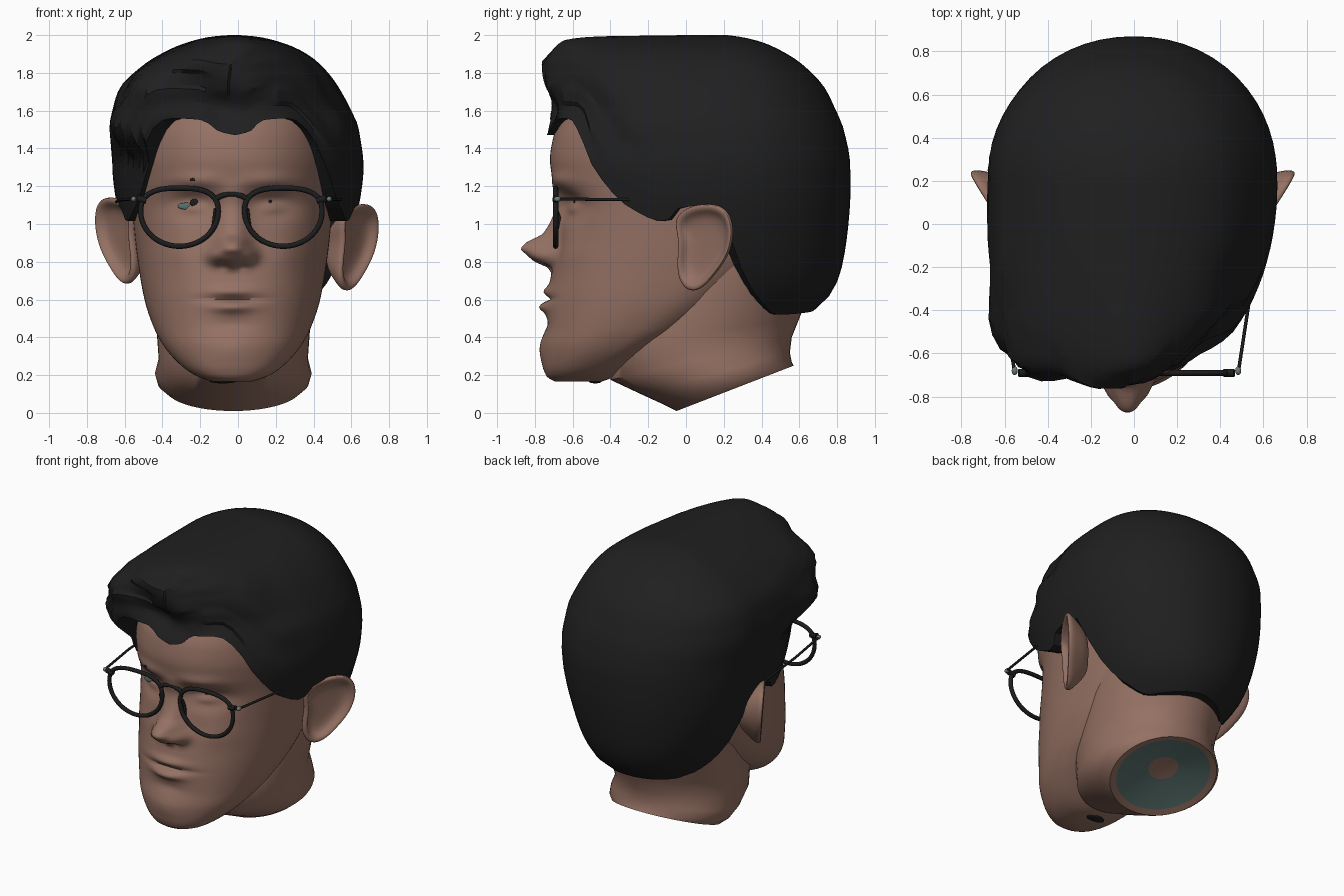
import bpy, bmesh, math, random
from mathutils import Vector

if "Cube" in bpy.data.objects:
    bpy.data.objects.remove(bpy.data.objects["Cube"])

random.seed(4)


def material(name, rgb):
    m = bpy.data.materials.new(name)
    m.diffuse_color = (*rgb, 1)
    m.use_nodes = True
    m.node_tree.nodes["Principled BSDF"].inputs["Base Color"].default_value = m.diffuse_color
    return m


SKIN = material("skin", (0.30, 0.165, 0.125))
HAIR = material("hair_black", (0.014, 0.014, 0.015))
FRAME = material("frame_black", (0.012, 0.012, 0.013))
TEAL = material("dull_teal", (0.10, 0.17, 0.155))
METAL = material("hinge_grey", (0.16, 0.19, 0.19))


def interp(rows, z):
    """Smooth monotone interpolation of a table whose first column is z."""
    z = min(max(z, rows[0][0]), rows[-1][0])
    i = 0
    while i < len(rows) - 2 and z > rows[i + 1][0]:
        i += 1
    out = []
    for c in range(1, len(rows[0])):
        def slope(k):
            return (rows[k + 1][c] - rows[k][c]) / (rows[k + 1][0] - rows[k][0])

        def tangent(k):
            if k == 0:
                return slope(0)
            if k == len(rows) - 1:
                return slope(k - 1)
            a, b = slope(k - 1), slope(k)
            return 2 * a * b / (a + b) if a * b > 0 else 0
        h = rows[i + 1][0] - rows[i][0]
        t = (z - rows[i][0]) / h
        out.append((2*t**3 - 3*t**2 + 1) * rows[i][c] + (t**3 - 2*t**2 + t) * h * tangent(i)
                   + (3*t**2 - 2*t**3) * rows[i + 1][c] + (t**3 - t**2) * h * tangent(i + 1))
    return out


def finish(ob, angle=50):
    bpy.ops.object.select_all(action='DESELECT')
    ob.select_set(True)
    bpy.context.view_layer.objects.active = ob
    bpy.ops.object.shade_smooth_by_angle(angle=math.radians(angle))
    return ob


def loft(name, rings, mats, pick=lambda j: 0, angle=50):
    """Skin a list of closed rings; both ends are capped."""
    bm = bmesh.new()
    vs = [[bm.verts.new(p) for p in r] for r in rings]
    n = len(rings[0])
    for j in range(len(vs) - 1):
        for i in range(n):
            k = (i + 1) % n
            bm.faces.new((vs[j][i], vs[j][k], vs[j + 1][k], vs[j + 1][i])).material_index = pick(j)
    for end in (0, -1):
        c = bm.verts.new(sum((v.co for v in vs[end]), Vector()) / n)
        for i in range(n):
            bm.faces.new((vs[end][i], vs[end][(i + 1) % n], c))
    bmesh.ops.recalc_face_normals(bm, faces=bm.faces)
    me = bpy.data.meshes.new(name)
    bm.to_mesh(me)
    bm.free()
    ob = bpy.data.objects.new(name, me)
    bpy.context.collection.objects.link(ob)
    for m in mats:
        me.materials.append(m)
    return finish(ob, angle)


def tube(name, pts, radius, mat, closed=False):
    cu = bpy.data.curves.new(name, 'CURVE')
    cu.dimensions = '3D'
    cu.bevel_depth = radius
    cu.bevel_resolution = 2
    cu.use_fill_caps = True
    sp = cu.splines.new('POLY')
    sp.points.add(len(pts) - 1)
    for p, q in zip(sp.points, pts):
        p.co = (*q, 1)
    sp.use_cyclic_u = closed
    ob = bpy.data.objects.new(name, cu)
    bpy.context.collection.objects.link(ob)
    cu.materials.append(mat)
    bpy.ops.object.select_all(action='DESELECT')
    ob.select_set(True)
    bpy.context.view_layer.objects.active = ob
    bpy.ops.object.convert(target='MESH')
    return finish(bpy.context.object)


def blob(name, loc, size, mat):
    bpy.ops.mesh.primitive_uv_sphere_add(segments=20, ring_count=12, location=loc)
    ob = bpy.context.object
    ob.name = name
    ob.scale = size
    ob.data.materials.append(mat)
    return finish(ob)


def section(phi, cx, hw, yf, yb, ym, n):
    """Point on a superellipse; phi = 0 faces front, positive towards +x."""
    dx, dy = math.sin(phi), -math.cos(phi)
    length = ym - yf if dy < 0 else yb - ym
    r = (abs(dx / hw)**n + abs(dy / length)**n) ** (-1 / n)
    return cx + dx * r, ym + dy * r


# Head sections: z, half width, front y, back y, widest y
CX = -0.03
HEAD = [(0.165, .10, -.69, -.45, -.57), (0.19, .18, -.735, -.38, -.55), (0.25, .27, -.755, -.28, -.48),
        (0.35, .36, -.76, -.1, -.36), (0.45, .415, -.745, .1, -.25), (0.6, .465, -.735, .3, -.12),
        (0.8, .50, -.70, .55, -.03), (0.92, .515, -.675, .65, 0), (1.08, .53, -.665, .72, .03),
        (1.22, .54, -.70, .75, .05), (1.34, .545, -.72, .75, .05), (1.45, .54, -.705, .72, .05),
        (1.6, .52, -.63, .65, .05), (1.75, .44, -.5, .55, .05), (1.88, .25, -.3, .35, .05)]
NOSE = [(.74, 0), (.77, .03), (.80, .10), (.84, .155), (.87, .19), (.90, .17), (.95, .085),
        (1.05, .04), (1.15, .02), (1.24, 0)]
# Face bumps: x, z, x spread, z spread, depth; mirrored when x is not 0
BUMPS = [(.21, 1.10, .12, .07, .065), (.21, 1.085, .075, .035, -.04), (.2, 1.23, .14, .04, -.02),
         (.095, .835, .042, .04, -.06), (.05, .775, .025, .02, .02), (.29, .86, .10, .10, -.015),
         (0, .645, .12, .025, -.025), (0, .603, .15, .011, .025), (0, .56, .11, .028, -.04),
         (0, .47, .12, .035, .012), (0, .33, .12, .08, -.015)]


def skin_point(phi, z):
    hw, yf, yb, ym = interp(HEAD, z)
    x, y = section(phi, CX, hw, yf, yb, ym, 2.25)
    if y < -.25 and abs(phi) < 1.6:
        dx = x - CX
        dy = 0
        for bx, bz, sx, sz, d in BUMPS:
            for s in ((1, -1) if bx else (1,)):
                dy += d * math.exp(-((dx - s * bx) / sx)**2 - ((z - bz) / sz)**2)
        if .74 < z < 1.24:
            dy -= interp(NOSE, z)[0] * math.exp(-abs(dx / (.088 - .06 * max(0, z - .87)))**2.6)
        y += dy * min(1, (-.25 - y) / .15)
    return Vector((x, y, z))


def front_dense(n):
    ts = [-1 + 2 * i / n for i in range(n)]
    return [math.copysign(abs(t)**1.5, t) * math.pi for t in ts]


PH = front_dense(128)
loft("head", [[skin_point(p, .165 + 1.715 * j / 130) for p in PH] for j in range(131)], [SKIN], angle=80)

# Neck: slanted rings given by front point, back point and half width
NECK = [(-.05, .01, .57, .25, .36), (-.12, .045, .56, .27, .40), (-.24, .10, .55, .32, .415),
        (-.40, .175, .56, .40, .395), (-.42, .35, .60, .50, .405), (-.3, .6, .68, .7, .44),
        (-.12, .95, .72, 1.0, .44)]


def neck_ring(row, scale=1, lift=0):
    yf, zf, yb, zb, hw = row
    out = []
    for i in range(48):
        a = math.tau * i / 48
        c = math.cos(a) * scale
        out.append(Vector((-.025 + hw * scale * math.sin(a), (yf + yb) / 2 - c * (yb - yf) / 2,
                           (zf + zb) / 2 - c * (zb - zf) / 2 + lift)))
    return out


loft("neck", [neck_ring(NECK[0], .28, .06), neck_ring(NECK[0], .88, .01)] + [neck_ring(r) for r in NECK],
     [SKIN, TEAL], lambda j: 1 if j == 0 else 0)

# Hair sections: z, centre x, half width, front y, back y
HAIRS = [(.50, -.01, .34, -.5, .62), (.6, -.01, .43, -.6, .745), (.75, -.01, .525, -.68, .82),
         (1.0, -.005, .615, -.70, .86), (1.15, 0, .65, -.71, .87), (1.3, 0, .665, -.74, .87),
         (1.5, -.02, .66, -.73, .835), (1.62, -.035, .625, -.70, .785), (1.72, -.045, .58, -.74, .735),
         (1.85, -.03, .46, -.755, .61), (1.93, -.02, .33, -.715, .48), (1.97, -.02, .22, -.66, .38),
         (1.992, -.02, .12, -.5, .28), (2.0, -.02, .03, .0, .22)]
# Hairline: angle from the front in degrees, lower edge z
EDGE = [(0, 1.47), (5, 1.49), (10, 1.55), (20, 1.56), (27, 1.49), (34, 1.3), (46, 1.10), (62, 1.01),
        (68, 1.08), (81, 1.10), (90, 1.07), (93, .95), (98, .8), (112, .62), (135, .52), (180, .54)]


def on_skin(x, y, z, factor, exact=False):
    """Push a point out to (or exactly onto) a scaled skin section."""
    hw, yf, yb, ym = interp(HEAD, z)
    length = ym - yf if y < ym else yb - ym
    f = (abs((x - CX) / hw)**2.25 + abs((y - ym) / length)**2.25) ** (1 / 2.25)
    if exact or (f < factor and z < 1.88):
        x, y = CX + (x - CX) * factor / f, ym + (y - ym) * factor / f
    return x, y


def hair_point(phi, z, jitter):
    cx, hw, yf, yb = interp(HAIRS, z)
    n = 2.1
    if phi < 0 and abs(phi) < math.pi / 2:      # squarer swept quiff on the -x side
        n += 4.0 * min(1, max(0, (z - 1.36) / .18)) * min(1, max(0, (1.97 - z) / .25))
    x, y = section(phi, cx, hw, yf, yb, .2, n)
    m = min(1, max(0, -.05 - y) / .3) * min(1, max(0, z - 1.3) / .2) * min(1, (2 - z) / .1)
    k = 1 + m * (.018 * math.sin(phi * 11 + z * 15) + jitter - .012)
    x, y = cx + (x - cx) * k, .2 + (y - .2) * k
    return Vector((*on_skin(x, y, z, 1.05), z))


HP = front_dense(80)
edges = [interp(EDGE, abs(math.degrees(p)))[0] for p in HP]
clumps = [[random.uniform(-.014, .014) for _ in range(20)] for _ in range(10)]
rings = []
for j in range(31):
    t = math.sin(j / 30 * math.pi / 2)
    rings.append([hair_point(p, e + (2 - e) * t, clumps[j // 4][i // 4] if 0 < j < 29 else 0)
                  for i, (p, e) in enumerate(zip(HP, edges))])
rim = [Vector((*on_skin(v.x, v.y, v.z, .97, v.z > .8), v.z)) for v in rings[0]]
for v in rim:
    if v.z <= .8:
        v.x, v.y = v.x * .85, .2 + (v.y - .2) * .8
loft("hair", [rim] + rings, [HAIR], angle=28)

# Ears: outline in (y, z), flared outwards towards the back
EAR = [(-.07, 1.03), (0, 1.09), (.08, 1.11), (.17, 1.11), (.235, 1.06), (.255, .95), (.225, .83), (.16, .74),
       (.10, .67), (.04, .635), (-.02, .66), (-.05, .74), (-.045, .84), (-.04, .93)]
LAYERS = [(.5, -.13), (.85, -.05), (1, -.015), (.98, .012), (.84, .01), (.72, -.03), (.3, -.035)]
for side, name, dz in ((1, "right_ear", 0), (-1, "left_ear", .035)):
    rings = []
    for s, off in LAYERS:
        ring = []
        for y, z in EAR:
            y, z = .09 + (y - .09) * s, .88 + (z - .88) * s
            x = .525 + .64 * (y + .05) + .08 * (z - .64) + off
            ring.append(Vector((side * x - (.012 if side < 0 else 0), y - off * .4, z + dz)))
        rings.append(ring)
    ear = loft(name, rings, [SKIN], angle=80)
    sub = ear.modifiers.new("smooth", 'SUBSURF')
    sub.levels = sub.render_levels = 2

# Glasses
GX, GY = -.035, -.69
for s, side in ((1, "right"), (-1, "left")):
    lens = []
    for i in range(48):
        a = math.tau * i / 48
        c, d = math.cos(a), math.sin(a)
        n, h = (2.7, .125) if d > 0 else (2.0, .183)
        r = (abs(c / .205)**n + abs(d / h)**n) ** (-1 / n)
        lens.append((GX + s * (.275 + c * r), GY, 1.065 + d * r))
    tube(side + "_rim", lens, .014, FRAME, True)
    tube(side + "_end_piece", [(GX + s * .45, GY, 1.125), (GX + s * .50, GY, 1.135)], .018, FRAME)
    blob(side + "_hinge", (GX + s * .518, GY + .01, 1.132), (.014, .02, .014), METAL)
    tube(side + "_temple", [(GX + s * .518, GY, 1.132), (GX + s * .57, -.35, 1.13),
                            (s * .62 - .015, 0, 1.125), (s * .645 - .01, .12, 1.11)], .008, FRAME)
    tube(side + "_nose_pad", [(GX + s * .085, GY, 1.08), (GX + s * .09, GY + .02, 1.03),
                              (GX + s * .1, GY + .01, .96)], .010, FRAME)
tube("bridge", [(GX + .09 * t, GY, 1.16 - .03 * t * t) for t in (-1, -.6, -.2, .2, .6, 1)], .014, FRAME)


# Eye details and small dark marks
def surface(x, z):
    return min((skin_point(p, z) for p in PH if abs(p) < 1.2), key=lambda v: abs(v.x - x))


for name, x, z, size, mat in (("left_iris", -.275, 1.095, (.045, .006, .018), TEAL),
                              ("left_pupil", -.225, 1.112, (.03, .008, .022), FRAME),
                              ("right_pupil", .17, 1.12, (.01, .006, .008), FRAME),
                              ("brow_mark", -.235, 1.235, (.02, .006, .008), HAIR)):
    v = surface(x, z)
    blob(name, (x, v.y, z), size, mat)
blob("chin_tuft", (-.08, -.48, .168), (.07, .035, .012), HAIR)
